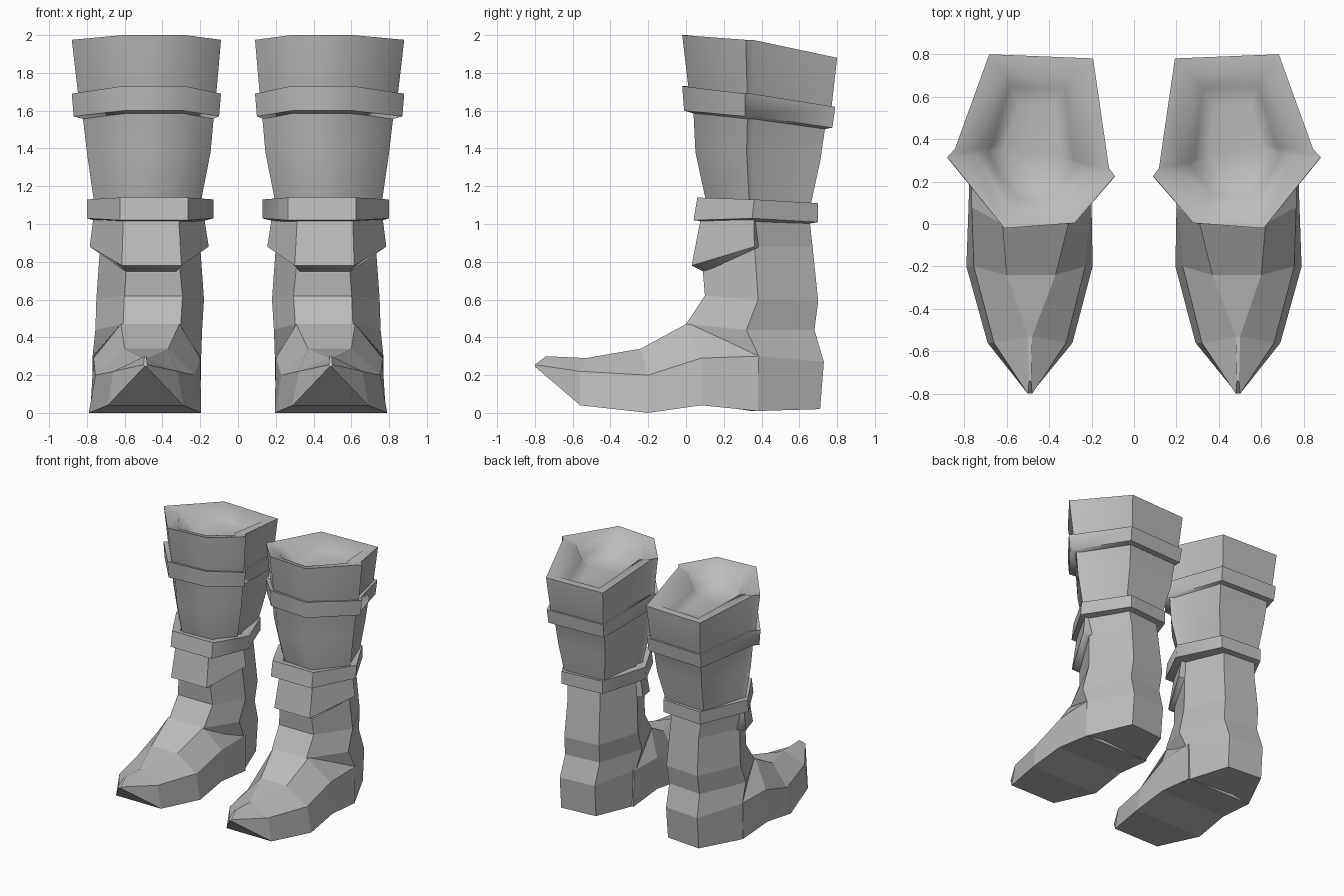
import bpy, bmesh, math

if "Cube" in bpy.data.objects:
    bpy.data.objects.remove(bpy.data.objects["Cube"])

mat = bpy.data.materials.new("plain grey")
GREY = (0.5, 0.5, 0.5, 1)
mat.diffuse_color = GREY
mat.use_nodes = True
mat.node_tree.nodes["Principled BSDF"].inputs["Base Color"].default_value = GREY

# Unit outlines: back, outer side, front, inner side
# (x fraction, y fraction, height group: f front, s side, b back)
FULL = [(.13, .976, "b"), (.75, 1, "b"), (.955, .455, "s"), (1, .41, "s"),
        (.66, 0, "f"), (.24, .03, "f"), (0, .30, "s"), (.035, .345, "s")]
HEX = [(.21, .96, "b"), (.72, 1, "b"), (1, .47, "s"),
       (.74, 0, "f"), (.2, 0, "f"), (0, .42, "s")]
FRONT = [(.85, .45, "s"), (1, .41, "s"), (.73, 0, "f"),
         (.23, 0, "f"), (0, .36, "s"), (.15, .4, "s")]


def ring(shape, x0, x1, y0, y1, zf, zs, zb):
    """Place an outline in a box, with its own front, side and back heights."""
    z = {"f": zf, "s": zs, "b": zb}
    return [(x0 + (x1 - x0) * u, y0 + (y1 - y0) * v, z[g]) for u, v, g in shape]


def loft(name, rings, side, closed=False, smooth=False):
    """Bridge rings into a solid; closed joins the last ring to the first."""
    bm = bmesh.new()
    loops = [[bm.verts.new((x * side, y, z)) for x, y, z in r] for r in rings]
    pairs = list(zip(loops, loops[1:]))
    if closed:
        pairs.append((loops[-1], loops[0]))
    else:
        bm.faces.new(loops[0])
        bm.faces.new(loops[-1])
    for a, b in pairs:
        n = len(a)
        for i in range(n):
            j = (i + 1) % n
            bm.faces.new((a[i], a[j], b[j], b[i]))
    bmesh.ops.recalc_face_normals(bm, faces=bm.faces)
    mesh = bpy.data.meshes.new(name)
    bm.to_mesh(mesh)
    bm.free()
    mesh.materials.append(mat)
    obj = bpy.data.objects.new(name, mesh)
    bpy.context.collection.objects.link(obj)
    if smooth:
        bpy.ops.object.select_all(action="DESELECT")
        obj.select_set(True)
        bpy.context.view_layer.objects.active = obj
        bpy.ops.object.shade_smooth_by_angle(angle=math.radians(58))


def section(y, sole, z_sole, flank, z_flank, top, y_top, z_top):
    """Foot cross-section: each pair holds the inner and outer x."""
    return [(sole[0], y, z_sole), (sole[1], y, z_sole),
            (flank[1], y, z_flank), (top[1], y_top, z_top),
            (top[0], y_top, z_top), (flank[0], y, z_flank)]


shaft = [  # shallow hollow, rim, then down the outside
    ring(FULL, .34, .62, .20, .56, 1.83, 1.82, 1.80),
    ring(FULL, .27, .69, .12, .65, 1.88, 1.86, 1.82),
    ring(FULL, .20, .75, .05, .72, 1.98, 1.95, 1.87),
    ring(FULL, .09, .88, -.02, .80, 2.0, 1.975, 1.88),
    ring(FULL, .12, .84, .02, .765, 1.66, 1.63, 1.57),
    ring(FULL, .13, .82, .04, .735, 1.58, 1.55, 1.5),
    ring(FULL, .145, .80, .05, .71, 1.38, 1.38, 1.33),
    ring(FULL, .20, .76, .11, .66, 1.1, 1.1, 1.1),
]
upper_band = [
    ring(FULL, .15, .80, .06, .72, 1.71, 1.67, 1.61),
    ring(FULL, .09, .88, -.02, .79, 1.73, 1.69, 1.62),
    ring(FULL, .10, .87, -.01, .775, 1.60, 1.57, 1.51),
    ring(FULL, .15, .80, .06, .72, 1.58, 1.55, 1.5),
]
lower_band = [
    ring(HEX, .21, .73, .12, .64, 1.13, 1.12, 1.1),
    ring(HEX, .13, .80, .06, .70, 1.14, 1.13, 1.11),
    ring(HEX, .13, .80, .04, .70, 1.02, 1.03, 1.01),
    ring(HEX, .21, .73, .12, .64, 1.01, 1.01, 1.0),
]
flap = [
    ring(FRONT, .18, .765, .08, .76, 1.04, 1.04, 0),
    ring(FRONT, .155, .785, .03, .84, .78, .88, 0),
    ring(FRONT, .21, .73, .10, .76, .745, .87, 0),
]
ankle = [
    ring(HEX, .21, .75, .10, .65, 1.06, 1.06, 1.06),
    ring(HEX, .20, .73, .09, .67, .74, .88, .88),
    ring(HEX, .18, .75, .10, .70, .62, .6, .59),
    ring(HEX, .19, .755, .0, .68, .47, .44, .44),
    ring(HEX, .195, .77, .08, .73, .30, .30, .27),
    ring(HEX, .20, .77, .08, .71, .05, .01, .02),
]
foot = [
    section(.38, (.20, .77), .01, (.195, .77), .30, (.30, .62), .30, .44),
    section(.08, (.20, .78), .04, (.20, .765), .29, (.31, .62), 0, .47),
    section(-.2, (.195, .79), 0, (.23, .755), .20, (.37, .60), -.24, .34),
    section(-.56, (.29, .69), .04, (.32, .66), .22, (.48, .50), -.53, .29),
    section(-.8, (.485, .495), .245, (.48, .50), .255, (.485, .495), -.74, .30),
]

for side, label in ((1, "left"), (-1, "right")):
    loft(label + "_shaft", shaft, side, smooth=True)
    loft(label + "_upper_band", upper_band, side, closed=True, smooth=True)
    loft(label + "_lower_band", lower_band, side, closed=True, smooth=True)
    loft(label + "_front_flap", flap, side, smooth=True)
    loft(label + "_ankle", ankle, side)
    loft(label + "_foot", foot, side)
